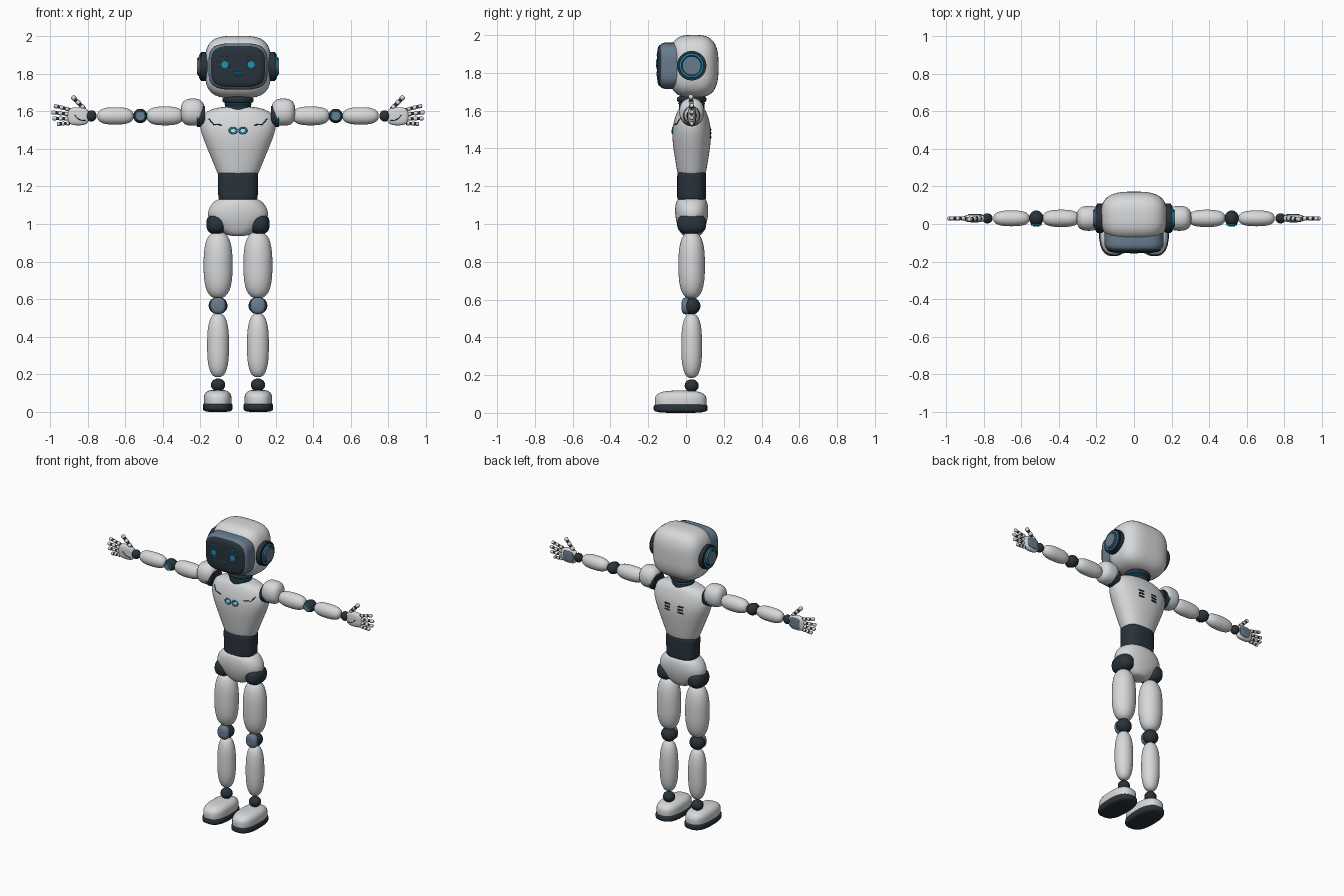
import bpy, bmesh, math
from mathutils import Vector, Matrix
from mathutils.bvhtree import BVHTree

cube = bpy.data.objects.get("Cube")
if cube:
    bpy.data.objects.remove(cube)

CY = 0.03  # depth of the body's centre line


def material(name, rgb):
    m = bpy.data.materials.new(name)
    m.use_nodes = True
    m.diffuse_color = (*rgb, 1)
    bsdf = next(n for n in m.node_tree.nodes if n.type == 'BSDF_PRINCIPLED')
    bsdf.inputs["Base Color"].default_value = (*rgb, 1)
    return m


WHITE = material("white shell", (0.68, 0.69, 0.70))
DARK = material("dark rubber", (0.022, 0.033, 0.043))
SLATE = material("slate blue", (0.14, 0.20, 0.27))
TEAL = material("teal light", (0.01, 0.30, 0.47))
AXIS = {'x': Matrix.Rotation(math.pi / 2, 3, 'Y'),
        'y': Matrix.Rotation(math.pi / 2, 3, 'X'),
        'z': Matrix.Identity(3)}


def finish(name, bm, mat, angle=40):
    bmesh.ops.recalc_face_normals(bm, faces=bm.faces)
    mesh = bpy.data.meshes.new(name)
    bm.to_mesh(mesh)
    bm.free()
    mesh.materials.append(mat)
    ob = bpy.data.objects.new(name, mesh)
    bpy.context.collection.objects.link(ob)
    bpy.ops.object.select_all(action='DESELECT')
    ob.select_set(True)
    bpy.context.view_layer.objects.active = ob
    bpy.ops.object.shade_smooth_by_angle(angle=math.radians(angle))
    return ob


def blob(name, loc, radii, mat, p=2, q=2, axis='z', seg=32):
    """Superellipsoid: p squares the section across the axis, q the ends."""
    bm = bmesh.new()
    bmesh.ops.create_uvsphere(bm, u_segments=seg, v_segments=seg // 2 + 4, radius=1)
    for v in bm.verts:
        rho = (abs(v.co.x) ** p + abs(v.co.y) ** p) ** (1 / p)
        v.co /= (rho ** q + abs(v.co.z) ** q) ** (1 / q)
        v.co = Vector(loc) + Vector([a * r for a, r in zip(AXIS[axis] @ v.co, radii)])
    return finish(name, bm, mat, 70)


def disc(name, loc, r, depth, mat, axis='x', bevel=0.006):
    bm = bmesh.new()
    bmesh.ops.create_cone(bm, cap_ends=True, segments=40, radius1=r, radius2=r, depth=depth)
    if bevel:
        rims = [e for e in bm.edges if any(len(f.verts) > 4 for f in e.link_faces)]
        bmesh.ops.bevel(bm, geom=rims, offset=bevel, segments=2, affect='EDGES')
    bmesh.ops.transform(bm, matrix=Matrix.Translation(loc) @ AXIS[axis].to_4x4(), verts=bm.verts)
    return finish(name, bm, mat)


def ring(name, loc, r, thick, mat, axis='x'):
    pts = [Vector(loc) + AXIS[axis] @ Vector((r * math.cos(a), r * math.sin(a), 0))
           for a in (i * math.tau / 40 for i in range(40))]
    return tube(name, pts, thick, mat, True)


def tube(name, pts, thick, mat, closed=False):
    cu = bpy.data.curves.new(name, 'CURVE')
    cu.dimensions = '3D'
    cu.bevel_depth = thick
    cu.bevel_resolution = 2
    cu.use_fill_caps = True
    sp = cu.splines.new('POLY')
    sp.points.add(len(pts) - 1)
    for s, co in zip(sp.points, pts):
        s.co = (*co, 1)
    sp.use_cyclic_u = closed
    cu.materials.append(mat)
    ob = bpy.data.objects.new(name, cu)
    bpy.context.collection.objects.link(ob)
    return ob


def loft(name, rings, mat, p=2.3, seg=24):
    """Skin superellipse sections (z, half width, half depth, y centre)."""
    bm = bmesh.new()
    loops = []
    for z, rx, ry, cy in rings:
        loop = []
        for i in range(seg):
            c, s = math.cos(i * math.tau / seg), math.sin(i * math.tau / seg)
            n = (abs(c) ** p + abs(s) ** p) ** (1 / p)
            loop.append(bm.verts.new((rx * c / n, cy + ry * s / n, z)))
        loops.append(loop)
    for a, b in zip(loops, loops[1:]):
        for i in range(seg):
            j = (i + 1) % seg
            bm.faces.new((a[i], a[j], b[j], b[i]))
    bm.faces.new(loops[0])
    bm.faces.new(loops[-1])
    ob = finish(name, bm, mat, 80)
    ob.modifiers.new("smooth", 'SUBSURF').levels = 2
    ob.modifiers["smooth"].render_levels = 2
    return ob


def trace(name, target, path, thick, mat, side=-1, closed=False):
    """Lay a thin line on a part, following its surface from front or back."""
    tree = BVHTree.FromObject(target, bpy.context.evaluated_depsgraph_get())
    ends = path[1:] + path[:1] if closed else path[1:]
    pts = []
    for a, b in zip(path, ends):
        for k in range(6):
            x, z = (a[i] + (b[i] - a[i]) * k / 5 for i in (0, 1))
            hit = tree.ray_cast(Vector((x, side, z)), Vector((0, -side, 0)))[0]
            if hit:
                pts.append(hit)
    return tube(name, pts, thick, mat, closed)


def arc(cx, cz, rx, rz, start, end, n=10):
    return [(cx + rx * math.cos(t), cz + rz * math.sin(t))
            for t in (math.radians(start + (end - start) * i / n) for i in range(n + 1))]


# Head, visor and neck
blob("head", (0, 0.04, 1.835), (0.176, 0.132, 0.166), WHITE, 3.4, 3, 'y', 48)
blob("visor_rim", (0, -0.08, 1.838), (0.157, 0.066, 0.123), SLATE, 3.8, 5, 'y', 48)
visor = blob("visor", (0, -0.1, 1.838), (0.146, 0.053, 0.112), DARK, 3.8, 6, 'y', 48)
trace("mouth", visor, arc(0, 1.805, 0.02, 0.02, 180, 360) + [(-0.02, 1.805)], 0.003, TEAL)
blob("neck_collar", (0, CY, 1.66), (0.083, 0.078, 0.022), DARK, 2, 3)
disc("neck", (0, CY, 1.63), 0.068, 0.07, DARK, 'z')
ring("neck_light", (0, CY, 1.638), 0.068, 0.004, TEAL, 'z')

# Torso, waist and pelvis
torso = loft("torso", [(1.25, 0.10, 0.068, CY), (1.27, 0.11, 0.076, CY),
                       (1.34, 0.138, 0.088, CY), (1.43, 0.176, 0.102, CY),
                       (1.50, 0.203, 0.104, CY), (1.555, 0.203, 0.092, CY),
                       (1.595, 0.178, 0.078, CY), (1.62, 0.12, 0.062, CY),
                       (1.624, 0.05, 0.04, CY)], WHITE)
waist = loft("waist", [(1.125, 0.095, 0.07, CY), (1.13, 0.106, 0.078, CY),
                       (1.2, 0.106, 0.076, CY), (1.27, 0.11, 0.078, CY),
                       (1.28, 0.1, 0.07, CY)], DARK, 2.8)
trace("waist_vent", waist, [(-0.035, 1.143), (0.035, 1.143)], 0.003, SLATE)
loft("pelvis", [(1.137, 0.08, 0.06, CY), (1.13, 0.122, 0.08, CY), (1.085, 0.158, 0.09, CY),
                (1.035, 0.166, 0.087, CY), (0.99, 0.125, 0.076, CY),
                (0.95, 0.075, 0.06, CY), (0.935, 0.045, 0.04, CY)], WHITE)


def finger(name, base, tip, r):
    """Three pale segments over a dark core that shows at the joints."""
    base, tip = Vector(base), Vector(tip)
    tube(name + "_core", [base, base.lerp(tip, 0.9)], r * 0.8, DARK)
    for i in range(3):
        a, b = base.lerp(tip, i / 3 + 0.07), base.lerp(tip, (i + 1) / 3 - 0.03)
        seg = blob(f"{name}_segment_{i + 1}", (0, 0, 0), (r, r, (b - a).length / 2), WHITE, 2, 4, 'z', 12)
        seg.rotation_euler = (b - a).to_track_quat('Z', 'Y').to_euler()
        seg.location = (a + b) / 2


for s, side in ((1, "left_"), (-1, "right_")):
    # Face and chest details
    ex, ez = s * 0.07, 1.848
    disc(side + "eye", (ex, -0.154, ez), 0.018, 0.008, TEAL, 'y', 0)
    for i in range(8):
        trace(f"{side}eye_dash_{i + 1}", visor, arc(ex, ez, 0.027, 0.027, i * 45, i * 45 + 24, 2), 0.002, TEAL)
    trace(side + "brow", visor, arc(ex, 1.88, 0.03, 0.018, 45, 135, 4), 0.0025, TEAL)
    trace(side + "chest_light", torso, arc(s * 0.026, 1.497, 0.02, 0.015, 0, 342, 18), 0.005, TEAL, -1, True)
    trace(side + "chest_seam", torso, [(s * 0.155, 1.56), (s * 0.13, 1.53), (s * 0.085, 1.527)], 0.003, DARK)
    for i in range(3):
        z = 1.46 + i * 0.02
        trace(f"{side}back_vent_{i + 1}", torso, [(s * 0.03, z), (s * 0.068, z)], 0.005, DARK, 1)

    # Ear pods
    disc(side + "ear_pod", (s * 0.182, CY, 1.838), 0.078, 0.04, DARK)
    ring(side + "ear_light", (s * 0.202, CY, 1.838), 0.059, 0.006, TEAL)
    disc(side + "ear_cap", (s * 0.205, CY, 1.838), 0.05, 0.026, SLATE)

    # Arm
    disc(side + "shoulder_joint", (s * 0.2, CY, 1.575), 0.058, 0.05, DARK)
    ring(side + "shoulder_light", (s * 0.215, CY, 1.58), 0.058, 0.004, TEAL)
    blob(side + "shoulder", (s * 0.241, CY, 1.595), (0.064, 0.066, 0.072), WHITE, 2.2, 2.8, 'x')
    blob(side + "upper_arm", (s * 0.388, CY, 1.575), (0.098, 0.046, 0.05), WHITE, 2, 2.7, 'x')
    blob(side + "elbow", (s * 0.52, CY, 1.575), (0.038, 0.042, 0.038), DARK)
    disc(side + "elbow_cap", (s * 0.52, -0.002, 1.575), 0.022, 0.024, SLATE, 'y')
    ring(side + "elbow_light", (s * 0.52, -0.004, 1.575), 0.024, 0.004, TEAL, 'y')
    blob(side + "forearm", (s * 0.652, CY, 1.575), (0.096, 0.042, 0.046), WHITE, 2, 2.7, 'x')
    blob(side + "wrist", (s * 0.78, CY, 1.575), (0.028, 0.027, 0.03), DARK)

    # Hand
    palm = blob(side + "palm", (s * 0.85, CY, 1.573), (0.058, 0.02, 0.048), WHITE, 3, 3, 'y')
    blob(side + "hand_back_plate", (s * 0.845, CY + 0.018, 1.573), (0.038, 0.006, 0.034), SLATE, 4, 3, 'y')
    trace(side + "palm_crease", palm, arc(s * 0.82, 1.61, 0.055, 0.06, 270 - s * 10, 270 + s * 60, 5), 0.002, DARK)
    tips = ((0.982, 1.63), (0.995, 1.594), (0.99, 1.562), (0.965, 1.532))
    for i, (x, z) in enumerate(tips):
        finger(f"{side}finger_{i + 1}", (s * 0.893, CY, 1.608 - i * 0.024), (s * x, CY, z), 0.011)
    finger(side + "thumb", (s * 0.815, CY, 1.61), (s * 0.885, CY - 0.005, 1.682), 0.013)

    # Leg
    lx = s * 0.106
    blob(side + "hip", (s * 0.115, CY, 1.0), (0.053, 0.077, 0.054), DARK, 2.4, 2.6)
    blob(side + "thigh", (lx, CY, 0.782), (0.077, 0.07, 0.177), WHITE, 2, 2.7)
    blob(side + "knee", (lx, CY, 0.566), (0.05, 0.046, 0.046), DARK)
    blob(side + "knee_pad", (lx, 0.0, 0.566), (0.04, 0.024, 0.044), SLATE, 2.5, 3, 'y')
    blob(side + "shin", (lx, CY, 0.355), (0.058, 0.055, 0.17), WHITE, 2, 2.7)
    blob(side + "ankle", (lx, CY, 0.144), (0.038, 0.037, 0.034), DARK)
    blob(side + "foot", (s * 0.108, -0.028, 0.06), (0.074, 0.137, 0.058), WHITE, 2.7, 3.2)
    blob(side + "sole", (s * 0.108, -0.028, 0.026), (0.079, 0.143, 0.026), DARK, 2.7, 4)
